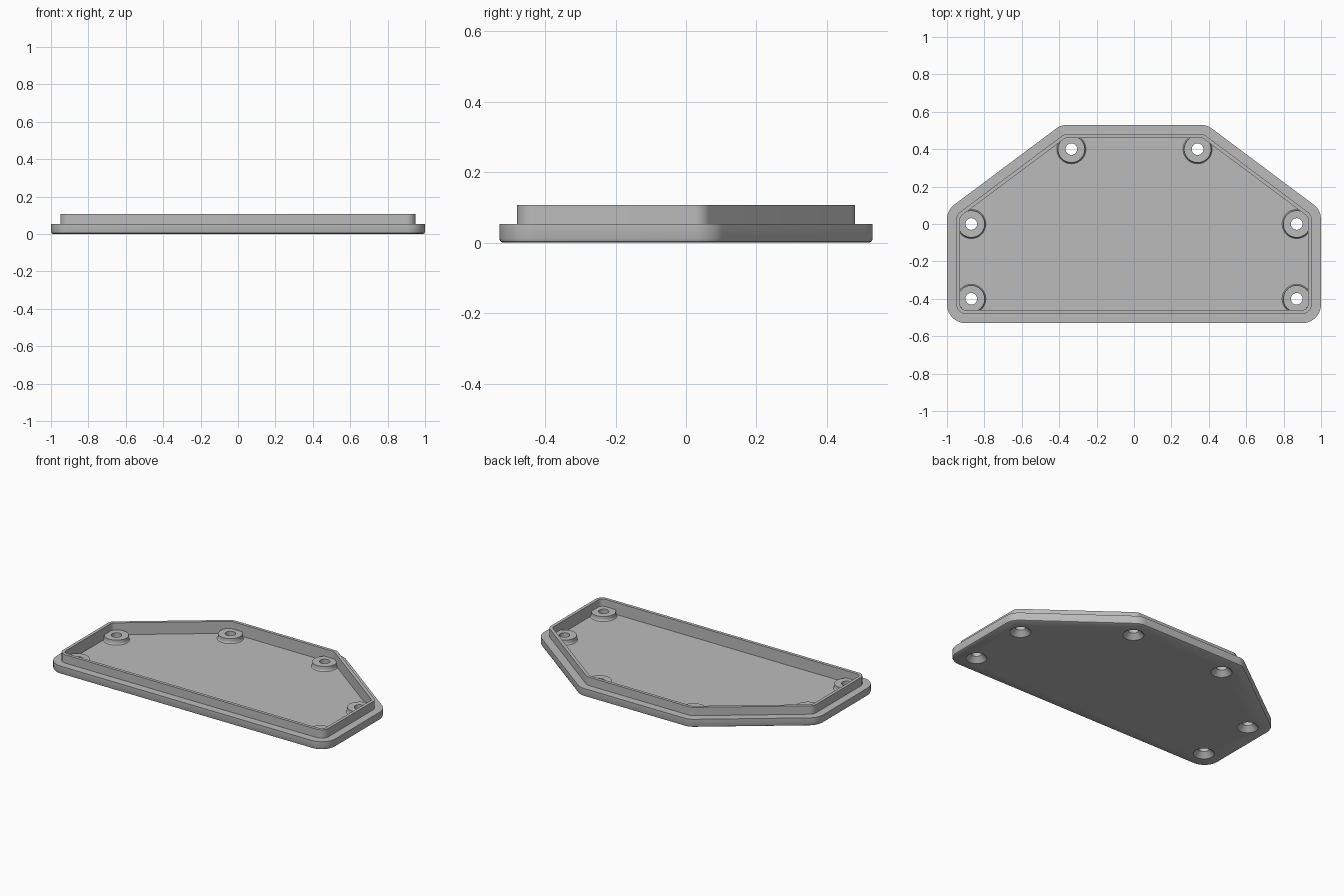
import bpy, bmesh, math
from mathutils import Vector

cube = bpy.data.objects.get("Cube")
if cube:
    bpy.data.objects.remove(cube, do_unlink=True)

grey = bpy.data.materials.new("light_grey")
grey.use_nodes = True
grey.diffuse_color = (0.5, 0.5, 0.5, 1)
grey.node_tree.nodes["Principled BSDF"].inputs["Base Color"].default_value = (0.5, 0.5, 0.5, 1)

# Sharp corners of the plate, counter-clockwise
CORNERS = [Vector(p) for p in
           ((-1, -0.53), (1, -0.53), (1, 0.074), (0.39, 0.53), (-0.39, 0.53), (-1, 0.074))]
HOLES = [(-0.87, -0.4), (0.87, -0.4), (0.87, 0), (0.34, 0.4), (-0.335, 0.4), (-0.87, 0)]
FLOOR, LIP, RIM, BOSS = 0.03, 0.053, 0.107, 0.06


def rounded_outline(inset, radius, steps=10):
    """Outline moved inward by inset, with each corner rounded to radius."""
    points = []
    for i, corner in enumerate(CORNERS):
        a = (corner - CORNERS[i - 1]).normalized()
        b = (CORNERS[(i + 1) % len(CORNERS)] - corner).normalized()
        na, nb = Vector((-a.y, a.x)), Vector((-b.y, b.x))
        inward = (na + nb) / (1 + na.dot(nb))
        centre = corner + inward * (inset + radius)
        start = math.atan2(-na.y, -na.x)
        turn = a.angle(b)
        for k in range(steps + 1):
            t = start + turn * k / steps
            points.append(centre + radius * Vector((math.cos(t), math.sin(t))))
    return points


def circle(x, y, radius, steps=40):
    return [Vector((x + radius * math.cos(math.tau * k / steps),
                    y + radius * math.sin(math.tau * k / steps))) for k in range(steps)]


def stack(bm, layers):
    """Closed solid through a list of (outline, height)."""
    rings = [[bm.verts.new((p.x, p.y, z)) for p in outline] for outline, z in layers]
    for low, high in zip(rings, rings[1:]):
        for i in range(len(low)):
            j = (i + 1) % len(low)
            bm.faces.new((low[i], low[j], high[j], high[i]))
    bm.faces.new(rings[0][::-1])
    bm.faces.new(rings[-1])


def make_object(name, bm):
    bmesh.ops.recalc_face_normals(bm, faces=bm.faces)
    mesh = bpy.data.meshes.new(name)
    bm.to_mesh(mesh)
    bm.free()
    mesh.materials.append(grey)
    obj = bpy.data.objects.new(name, mesh)
    bpy.context.collection.objects.link(obj)
    return obj


# Plate with softened bottom edge, raised rim and sunken floor
bm = bmesh.new()
stack(bm, [(rounded_outline(0.01, 0.09), 0),
           (rounded_outline(0.003, 0.097), 0.004),
           (rounded_outline(0, 0.1), 0.011),
           (rounded_outline(0, 0.1), LIP),
           (rounded_outline(0.05, 0.05), LIP),
           (rounded_outline(0.05, 0.05), RIM),
           (rounded_outline(0.07, 0.03), RIM),
           (rounded_outline(0.07, 0.03), FLOOR)])
cover = make_object("cover_plate", bm)

# Screw bosses with a small fillet at the foot
bm = bmesh.new()
for x, y in HOLES:
    stack(bm, [(circle(x, y, r), z) for r, z in
               ((0.078, FLOOR - 0.01), (0.078, FLOOR), (0.074, FLOOR + 0.004),
                (0.072, FLOOR + 0.01), (0.072, BOSS))])
bosses = make_object("screw_bosses", bm)

# Countersunk holes, wide at the bottom
bm = bmesh.new()
for x, y in HOLES:
    stack(bm, [(circle(x, y, r), z) for r, z in
               ((0.064, -0.002), (0.031, 0.031), (0.031, 0.2))])
holes = make_object("screw_hole_cutters", bm)

bpy.ops.object.select_all(action="DESELECT")
bpy.context.view_layer.objects.active = cover
cover.select_set(True)
for tool, operation in ((bosses, "UNION"), (holes, "DIFFERENCE")):
    tool.hide_render = True
    mod = cover.modifiers.new(tool.name, "BOOLEAN")
    mod.object, mod.operation, mod.solver = tool, operation, "EXACT"
    bpy.ops.object.modifier_apply(modifier=mod.name)
    bpy.data.objects.remove(tool, do_unlink=True)
bpy.ops.object.shade_smooth_by_angle(angle=math.radians(35))
